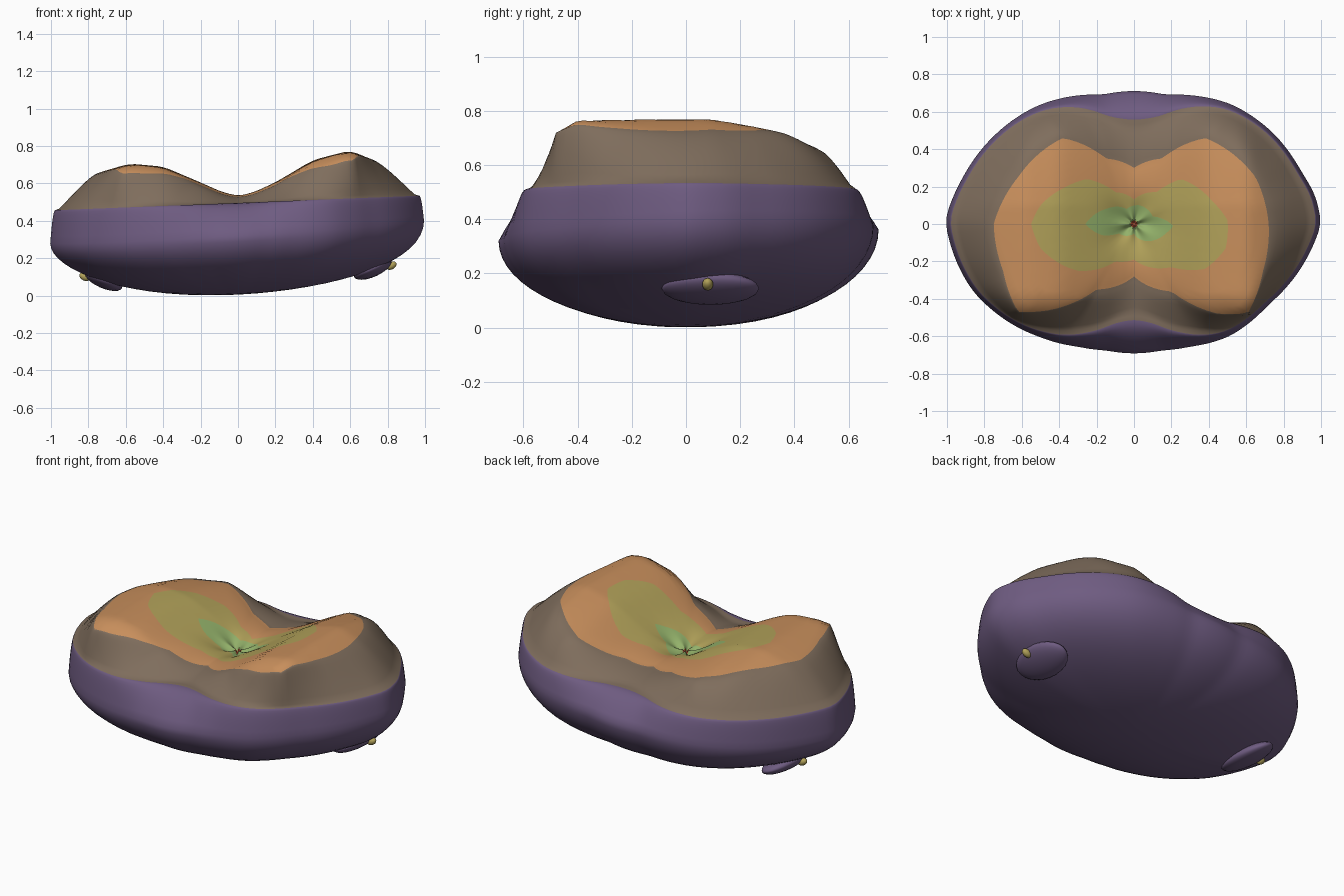
import bpy, bmesh
from math import sin, cos, pi, exp, atan2, hypot

if "Cube" in bpy.data.objects:
    bpy.data.objects.remove(bpy.data.objects["Cube"])

SEGMENTS = 144


def make_material(name, rgb):
    linear = [(c / 255) ** 2.2 for c in rgb] + [1]
    mat = bpy.data.materials.new(name)
    mat.use_nodes = True
    mat.diffuse_color = linear
    shader = mat.node_tree.nodes["Principled BSDF"]
    shader.inputs["Base Color"].default_value = linear
    shader.inputs["Roughness"].default_value = 0.8
    return mat


red = make_material("core red", (165, 75, 50))
green = make_material("soft green", (146, 176, 106))
olive = make_material("olive yellow", (176, 160, 90))
orange = make_material("warm orange", (198, 141, 92))
brown = make_material("grey brown", (126, 109, 93))
purple = make_material("dusky purple", (110, 92, 128))


def interpolate(points, u):
    """Piecewise linear lookup in sorted (u, value) pairs."""
    for (a, va), (b, vb) in zip(points, points[1:]):
        if u <= b:
            k = max(0, (u - a) / (b - a))
            return va + (vb - va) * k
    return points[-1][1]


def outline(points):
    """Turn a closed loop of points into a radius-by-angle function."""
    polar = sorted((atan2(y, x) % (2 * pi), hypot(x, y)) for x, y in points)
    last, first = polar[-1], polar[0]
    polar = [(last[0] - 2 * pi, last[1])] + polar + [(first[0] + 2 * pi, first[1])]
    return lambda a: interpolate(polar, a % (2 * pi))


# Outlines of the colour zones and of the widest section
green_edge = outline([(.21, -.01), (.1, .04), (.03, .1), (-.04, .08), (-.15, .08),
                      (-.26, 0), (-.17, -.06), (-.08, -.05), (0, -.05), (.17, -.05)])
olive_edge = outline([(.5, .02), (.42, .12), (.25, .24), (.12, .17), (0, .13),
                      (-.1, .17), (-.25, .24), (-.36, .2), (-.5, .1), (-.55, 0),
                      (-.5, -.13), (-.3, -.25), (-.1, -.2), (0, -.19),
                      (.2, -.23), (.38, -.24), (.49, -.13)])
orange_edge = outline([(.72, 0), (.65, .25), (.38, .46), (.15, .35), (0, .3),
                       (-.15, .35), (-.38, .46), (-.62, .25), (-.75, 0),
                       (-.7, -.25), (-.62, -.47), (-.45, -.46), (-.2, -.35),
                       (0, -.28), (.2, -.36), (.45, -.48), (.61, -.475), (.69, -.25)])
widest = outline([(1, 0), (.97, .15), (.9, .27), (.75, .48), (.52, .64), (.33, .685),
                  (.17, .69), (-.17, .69), (-.35, .68), (-.52, .63), (-.75, .47),
                  (-.92, .24), (-1.01, .02), (-.95, -.2), (-.86, -.36), (-.5, -.605),
                  (-.3, -.655), (-.15, -.675), (.15, -.675), (.3, -.655), (.51, -.6),
                  (.72, -.43), (.89, -.24)])


def girth(a):
    return sum(widest(a + d) for d in (-.04, 0, .04)) / 3


def rim(a):
    notch = .16 if sin(a) < 0 else .135
    r = .975 * girth(a) - notch * exp(-(cos(a) / .43) ** 2)
    return max(r, orange_edge(a) + .015)


# Height of the two lobes along the long axis
CREST = [(-1, .6), (-.75, .67), (-.58, .71), (-.4, .69), (-.2, .605), (-.08, .555),
         (0, .54), (.08, .555), (.2, .605), (.4, .725), (.6, .782), (.72, .74),
         (.85, .715), (1, .68)]


def crest(x, y):
    ridge = sum(interpolate(CREST, x + d) for d in (-.03, 0, .03)) / 3
    slope = .5 * max(0, -y - .4) + .15 * max(0, y - .1)
    return ridge - slope * min(1, abs(x) * 2)


def rim_height(x):
    return .495 + .04 * x


def waist_height(x, y):
    return .34 + .06 * x + .03 * y


def top_point(a, r):
    x, y = r * cos(a), r * sin(a)
    base, edge = rim_height(x), orange_edge(a)
    fall = min(max(0, (r - edge) / (rim(a) - edge)), 1) ** (1.5 + .7 * max(0, sin(a)))
    z = base + (crest(x, y) - base) * (1 - fall)
    z -= .015 * min(r / edge, 1) ** 4
    z -= (.04 + .01 * cos(5 * a)) * exp(-(r / .13) ** 2)
    return x, y, max(z, base)


def side_point(a, f):
    r = rim(a) + (girth(a) - rim(a)) * f
    x, y = r * cos(a), r * sin(a)
    waist = waist_height(x, y)
    return x, y, waist + (rim_height(x) - waist) * (1 - f ** 1.9)


def under_point(a, t):
    s = cos(t)
    x, y = girth(a) * s * cos(a), girth(a) * s * sin(a)
    z = waist_height(x, y) * (1 - sin(t)) + (.05 * x + .005) * (1 - s * s)
    return x, y, max(z, 0)


# Body: rings running from the top centre, over the rim, to the underside
bm = bmesh.new()
angles = [2 * pi * i / SEGMENTS for i in range(SEGMENTS)]
rings, zones = [], []


def add_ring(point, zone):
    rings.append([bm.verts.new(point(a)) for a in angles])
    zones.append(zone)


edges = [lambda a: 0, lambda a: .018, green_edge, olive_edge, orange_edge, rim]
for zone, steps in enumerate((1, 6, 6, 6, 10)):
    inner, outer = edges[zone], edges[zone + 1]
    for k in range(1, steps + 1):
        f = k / steps
        add_ring(lambda a: top_point(a, inner(a) + (outer(a) - inner(a)) * f), zone)
for k in range(1, 9):
    add_ring(lambda a: side_point(a, k / 8), 5)
for k in range(1, 16):
    add_ring(lambda a: under_point(a, k / 16 * pi / 2), 5)

top_centre = bm.verts.new(top_point(0, 0))
under_centre = bm.verts.new(under_point(0, pi / 2))
for i in range(SEGMENTS):
    j = (i + 1) % SEGMENTS
    bm.faces.new((top_centre, rings[0][i], rings[0][j])).material_index = 0
    bm.faces.new((under_centre, rings[-1][j], rings[-1][i])).material_index = 5
    for inner_ring, outer_ring, zone in zip(rings, rings[1:], zones[1:]):
        face = bm.faces.new((inner_ring[i], outer_ring[i], outer_ring[j], inner_ring[j]))
        face.material_index = zone
for face in bm.faces:
    face.smooth = True
mesh = bpy.data.meshes.new("body")
bm.to_mesh(mesh)
bm.free()
for mat in (red, green, olive, orange, brown, purple):
    mesh.materials.append(mat)
body = bpy.data.objects.new("body", mesh)
bpy.context.collection.objects.link(body)


def blob(name, location, size, tilt, mat):
    bpy.ops.mesh.primitive_uv_sphere_add(segments=24, ring_count=12, radius=1,
                                         location=location, rotation=(0, tilt, 0))
    obj = bpy.context.object
    obj.name = name
    obj.scale = size
    obj.data.materials.append(mat)
    bpy.ops.object.shade_smooth()


# Puckered lip and small tip low on each end
for side, name, lift in ((1, "right", .06), (-1, "left", 0)):
    blob(name + "_lip", (side * .72, .09, .085 + lift), (.11, .18, .045), -side * .42, purple)
    blob(name + "_tip", (side * .82, .08, .1 + lift), (.03, .02, .02), -side * .5, olive)
